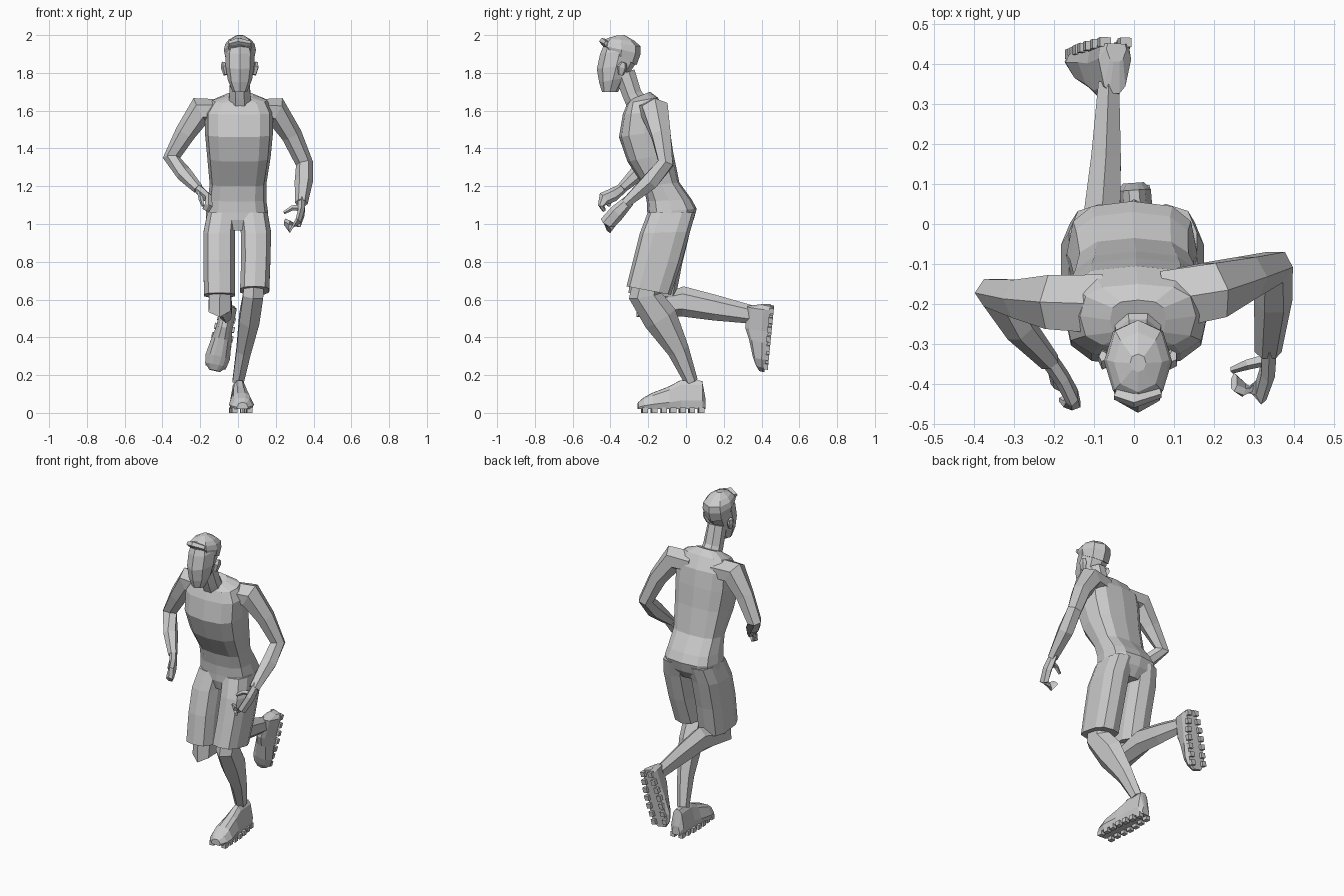
import bpy, bmesh
from math import sin, cos, pi, copysign, radians
from mathutils import Vector, Matrix


def loft(bm, rings):
    """Skin a list of point rings and cap both ends."""
    vs = [[bm.verts.new(p) for p in r] for r in rings]
    n = len(vs[0])
    for a, b in zip(vs, vs[1:]):
        for i in range(n):
            j = (i + 1) % n
            bm.faces.new((a[i], a[j], b[j], b[i]))
    bm.faces.new(vs[0][::-1])
    bm.faces.new(vs[-1])


def finish(name, bm):
    bmesh.ops.recalc_face_normals(bm, faces=bm.faces[:])
    me = bpy.data.meshes.new(name)
    bm.to_mesh(me)
    bm.free()
    ob = bpy.data.objects.new(name, me)
    bpy.context.collection.objects.link(ob)
    return ob


def spow(v, e):
    return copysign(abs(v) ** e, v) if abs(v) > 1e-6 else 0.0


def body(name, sections, n=12, e=0.7):
    """Sections: x centre, half width, front y, front z, back y, back z."""
    bm = bmesh.new()
    rings = []
    for xc, hw, yf, zf, yb, zb in sections:
        ring = []
        for i in range(n):
            a = 2 * pi * i / n
            t = 0.5 - 0.5 * spow(cos(a), e)
            ring.append((xc + hw * spow(sin(a), e), yf + (yb - yf) * t, zf + (zb - zf) * t))
        rings.append(ring)
    loft(bm, rings)
    return finish(name, bm)


def tube(name, pts, ref=(1, 0, 0), n=6):
    """Points: x, y, z, radius along ref, radius across."""
    bm = bmesh.new()
    P = [Vector(p[:3]) for p in pts]
    rings = []
    for i, p in enumerate(P):
        t = Vector()
        if i:
            t += (p - P[i - 1]).normalized()
        if i < len(P) - 1:
            t += (P[i + 1] - p).normalized()
        t.normalize()
        r = Vector(ref)
        s = (r - t * r.dot(t)).normalized()
        u = t.cross(s)
        w, d = pts[i][3], pts[i][4]
        rings.append([p + s * w * cos(2 * pi * (k + .5) / n) + u * d * sin(2 * pi * (k + .5) / n)
                      for k in range(n)])
    loft(bm, rings)
    return finish(name, bm)


# Torso with shirt and pelvis
body("torso", [
    (0, .10, -.19, .965, .0, .965),
    (-.005, .165, -.205, 1.02, .04, 1.02),
    (-.005, .163, -.205, 1.06, .057, 1.08),
    (-.005, .155, -.208, 1.12, .03, 1.13),
    (0, .15, -.225, 1.2, -.035, 1.22),
    (.005, .168, -.31, 1.33, -.068, 1.38),
    (.005, .18, -.355, 1.46, -.085, 1.5),
    (.005, .18, -.335, 1.58, -.105, 1.6),
    (.01, .145, -.31, 1.64, -.15, 1.67),
    (.01, .07, -.29, 1.66, -.19, 1.70)])

# Neck
tube("neck", [(.01, -.235, 1.6, .07, .07), (.01, -.285, 1.685, .06, .055),
              (.01, -.325, 1.8, .055, .06)], n=8)

# Head
body("head", [
    (.01, .038, -.445, 1.70, -.36, 1.70),
    (.01, .064, -.46, 1.75, -.315, 1.775),
    (.01, .076, -.472, 1.82, -.265, 1.85),
    (.01, .078, -.455, 1.9, -.245, 1.93),
    (.01, .06, -.43, 1.96, -.28, 1.96)], n=8, e=1)

# Hair cap and raised fringe
body("hair", [
    (.01, .078, -.425, 1.93, -.262, 1.84),
    (.01, .085, -.445, 1.945, -.24, 1.90),
    (.01, .078, -.44, 1.965, -.24, 1.94),
    (.01, .06, -.42, 1.982, -.27, 1.968),
    (.01, .02, -.37, 1.997, -.325, 2.0)], n=8, e=.9)
tube("fringe", [(-.045, -.425, 1.955, .015, .015), (.0, -.44, 1.967, .02, .02),
                (.065, -.42, 1.955, .015, .015)], ref=(0, 1, 0), n=5)

# Ears
for s in (-1, 1):
    tube("ear", [(.01 + s * .075, -.345, 1.79, .012, .015), (.01 + s * .085, -.338, 1.83, .016, .028),
                 (.01 + s * .088, -.33, 1.855, .01, .015)], n=5)

# Shorts
body("shorts_leg_standing", [
    (.08, .08, -.203, 1.06, .05, 1.06),
    (.095, .083, -.245, .95, .022, .96),
    (.094, .08, -.28, .81, -.025, .79),
    (.088, .08, -.315, .67, -.08, .625)], n=10)
body("shorts_leg_raised", [
    (-.085, .08, -.203, 1.06, .05, 1.06),
    (-.1, .086, -.245, .95, .022, .96),
    (-.1, .086, -.28, .81, -.02, .79),
    (-.098, .085, -.305, .635, -.055, .61)], n=10)

# Legs
tube("leg_standing", [
    (.086, -.19, .72, .06, .085), (.08, -.215, .62, .062, .088), (.06, -.135, .5, .062, .092),
    (.03, -.04, .33, .045, .058), (0, .028, .165, .034, .036)])
tube("leg_raised", [
    (-.095, -.17, .72, .065, .09), (-.098, -.2, .565, .066, .085), (-.083, -.015, .59, .055, .08),
    (-.07, .16, .555, .043, .067), (-.063, .35, .52, .03, .048)])


# Studded shoes, built toe towards -y and then placed
def shoe(name, mat):
    bm = bmesh.new()
    # y, half width, height
    prof = [(.103, .026, .075), (.085, .042, .17), (-.03, .044, .172), (-.09, .054, .14),
            (-.18, .066, .105), (-.225, .058, .08), (-.255, .03, .055)]
    sec = [(-.85, 0), (.85, 0), (1, .3), (.65, .85), (.3, 1), (-.3, 1), (-.65, .85), (-1, .3)]
    loft(bm, [[(w * a, y, .02 + (h - .02) * b) for a, b in sec] for y, w, h in prof])
    for k in range(7):
        y = .08 - k * .05
        x = .026 + .018 * sin(pi * min(k, 5) / 7)
        for s in (-1, 1):
            m = Matrix.Translation((s * x, y, .014)) @ Matrix.Diagonal((.028, .03, .028, 1))
            bmesh.ops.create_cube(bm, size=1, matrix=m)
    bm.transform(mat)
    return finish(name, bm)


shoe("shoe_standing", Matrix.Translation((.006, 0, 0)) @ Matrix.Rotation(radians(4), 4, 'Z'))
yv = Vector((.23, .1, 1)).normalized()
xv = yv.cross(Vector((0, -1, .1))).normalized()
zv = xv.cross(yv) * .82
rot = Matrix((xv, yv, zv)).transposed().to_4x4()
shoe("shoe_raised", Matrix.Translation((-.067, .457, .468)) @ rot)

# Arms
Y = (0, 1, 0)
tube("arm_left", [
    (.08, -.19, 1.6, .085, .06), (.2, -.165, 1.6, .08, .075), (.285, -.132, 1.47, .058, .055),
    (.352, -.108, 1.32, .046, .046), (.348, -.19, 1.225, .05, .048), (.335, -.32, 1.11, .028, .034)], Y)
tube("arm_right", [
    (-.08, -.2, 1.6, .085, .06), (-.2, -.195, 1.6, .078, .075), (-.28, -.187, 1.48, .055, .055),
    (-.352, -.172, 1.35, .042, .046), (-.285, -.26, 1.265, .042, .042), (-.21, -.345, 1.185, .026, .028)], Y)

# Hands: palm with curled fingers, and thumb
tube("hand_left", [
    (.338, -.3, 1.125, .022, .03), (.335, -.365, 1.06, .02, .042), (.318, -.415, 1.005, .02, .042),
    (.275, -.415, .985, .014, .036), (.25, -.395, 1.01, .011, .03)])
tube("thumb_left", [(.325, -.34, 1.085, .016, .018), (.285, -.35, 1.085, .014, .014),
                    (.245, -.365, 1.06, .009, .009)], Y, 5)
tube("hand_right", [
    (-.215, -.335, 1.19, .022, .026), (-.18, -.385, 1.155, .02, .036), (-.155, -.43, 1.135, .018, .038),
    (-.155, -.45, 1.1, .025, .016), (-.17, -.435, 1.075, .022, .011)])
tube("thumb_right", [(-.2, -.37, 1.165, .015, .015), (-.195, -.4, 1.13, .013, .013),
                     (-.185, -.41, 1.095, .008, .008)], n=5)
